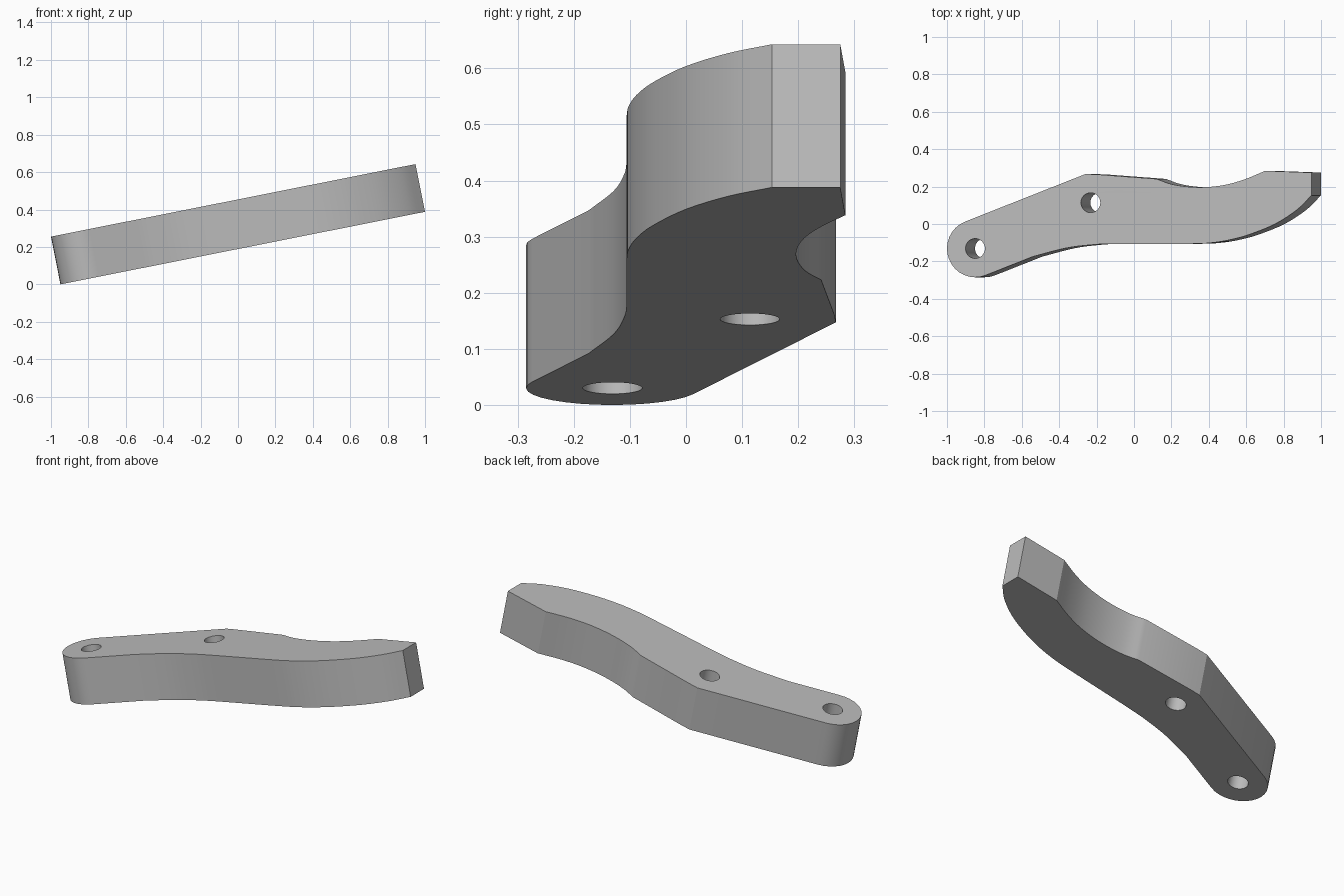
import bpy, bmesh
from math import sin, cos, radians, pi
from mathutils import Matrix, Vector

cube = bpy.data.objects.get("Cube")
if cube:
    bpy.data.objects.remove(cube, do_unlink=True)

TILT = radians(11.25)
THICK = 0.26
ROUND = 0.154
HOLE = 0.053


def arc(centre, radius, start, end, steps):
    return [Vector((centre[0] + radius * cos(start + (end - start) * i / steps),
                    centre[1] + radius * sin(start + (end - start) * i / steps)))
            for i in range(steps + 1)]


def smooth_path(points, steps=4):
    """Catmull-Rom curve through the points."""
    p = [Vector(q) for q in points]
    p = [2 * p[0] - p[1]] + p + [2 * p[-1] - p[-2]]
    out = []
    for a, b, c, d in zip(p, p[1:], p[2:], p[3:]):
        for i in range(steps):
            t = i / steps
            out.append(0.5 * (2 * b + (c - a) * t + (2 * a - 5 * b + 4 * c - d) * t ** 2
                              + (3 * b - a - 3 * c + d) * t ** 3))
    return out + [p[-2]]


def along(points):
    """Level x positions to distances along the tilted bar."""
    return [Vector(((x + 1) / cos(TILT), y)) for x, y in points]


# Outline of the lever: rounded end, wavy front edge, blunt tip, scooped back edge
pivot = Vector((ROUND, -0.131))
end_round = arc(pivot, ROUND, radians(111.5), radians(292), 16)
front_edge = smooth_path(along([(-0.54, -0.174), (-0.37, -0.13), (-0.235, -0.112),
                                (-0.1, -0.106), (0.29, -0.106), (0.417, -0.1),
                                (0.52, -0.083), (0.62, -0.055), (0.754, 0.0),
                                (0.87, 0.075), (0.949, 0.153)]))
tip = along([(0.949, 0.275)])
scoop = smooth_path(along([(0.70, 0.284), (0.6, 0.242), (0.5, 0.212), (0.4, 0.198),
                           (0.3, 0.198), (0.2, 0.213), (0.12, 0.241)]))
back_corner = along([(-0.2, 0.265), (-0.26, 0.267)])
outline = end_round + front_edge + tip + scoop + back_corner

# Two round through holes
holes = [arc(c, HOLE, 0, 2 * pi, 32)[:-1]
         for c in (pivot, along([(-0.232, 0.114)])[0])]

# Filled profile extruded to the bar thickness
profile = bpy.data.curves.new("lever_arm", "CURVE")
profile.dimensions = "2D"
profile.fill_mode = "BOTH"
profile.extrude = THICK / 2
for loop in [outline] + holes:
    spline = profile.splines.new("POLY")
    spline.points.add(len(loop) - 1)
    for point, co in zip(spline.points, loop):
        point.co = (co.x, co.y, 0, 1)
    spline.use_cyclic_u = True
lever = bpy.data.objects.new("lever_arm", profile)
bpy.context.collection.objects.link(lever)
bpy.ops.object.select_all(action="DESELECT")
lever.select_set(True)
bpy.context.view_layer.objects.active = lever
bpy.ops.object.convert(target="MESH")
lever = bpy.context.object

# Weld the caps to the walls and tilt the bar into place
bm = bmesh.new()
bm.from_mesh(lever.data)
bmesh.ops.remove_doubles(bm, verts=bm.verts, dist=0.0001)
bmesh.ops.recalc_face_normals(bm, faces=bm.faces)
place = (Matrix.Translation((-1, 0, THICK * cos(TILT)))
         @ Matrix.Rotation(-TILT, 4, "Y")
         @ Matrix.Translation((0, 0, -THICK / 2)))
bmesh.ops.transform(bm, matrix=place, verts=bm.verts)
bm.to_mesh(lever.data)
bm.free()
bpy.ops.object.shade_smooth_by_angle(angle=radians(20))

# Plain grey metal
grey = bpy.data.materials.new("light_grey")
grey.use_nodes = True
colour = (0.5, 0.5, 0.5, 1)
grey.diffuse_color = colour
grey.node_tree.nodes["Principled BSDF"].inputs["Base Color"].default_value = colour
lever.data.materials.clear()
lever.data.materials.append(grey)
